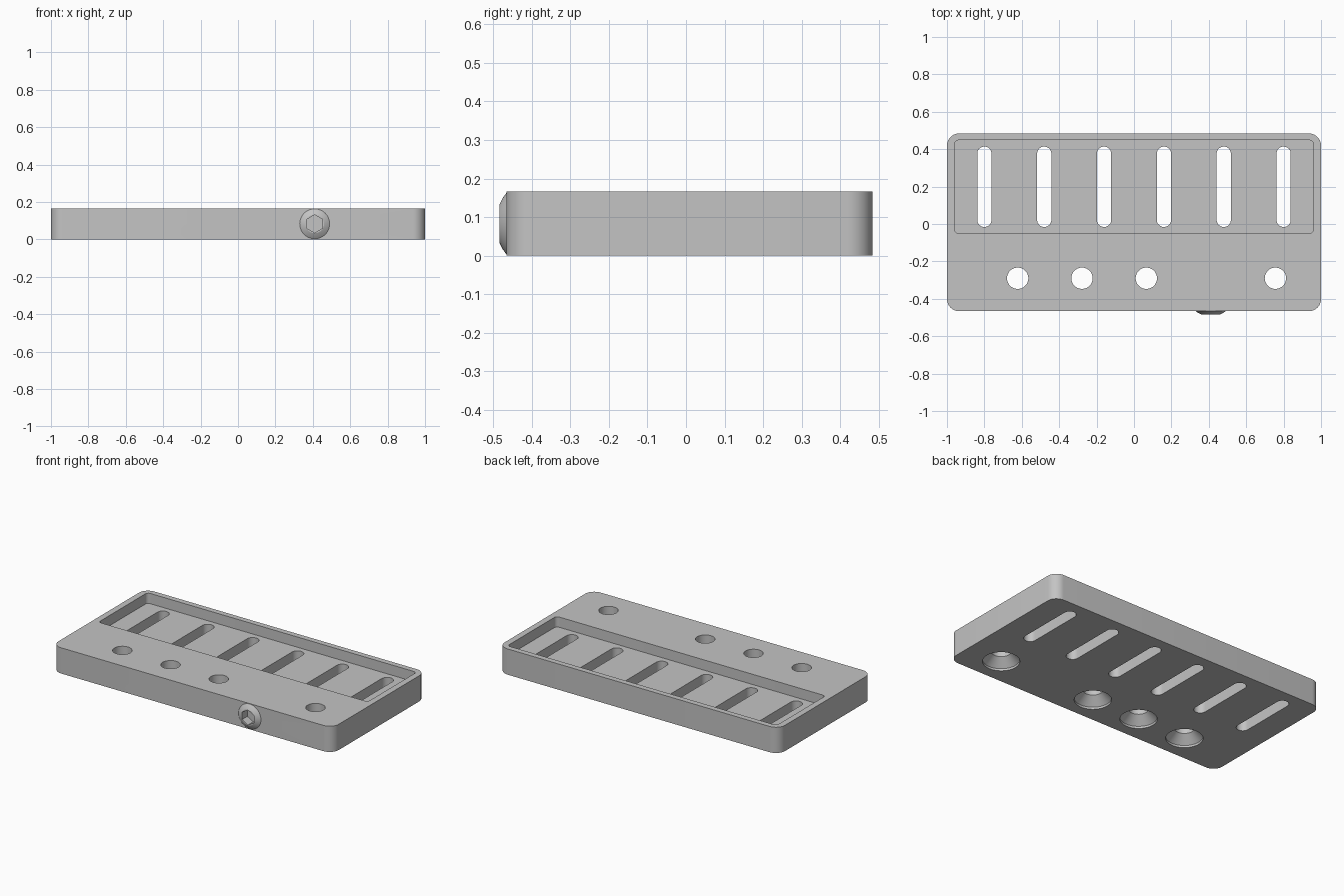
import bpy, bmesh, math
from mathutils import Matrix

if "Cube" in bpy.data.objects:
    bpy.data.objects.remove(bpy.data.objects["Cube"])

grey = bpy.data.materials.new("light_grey")
grey.diffuse_color = (0.55, 0.55, 0.55, 1)
grey.use_nodes = True
grey.node_tree.nodes["Principled BSDF"].inputs["Base Color"].default_value = grey.diffuse_color


def make(name, rings):
    """Closed solid lofted through rings of equal point count (bottom to top)."""
    bm = bmesh.new()
    vs = [[bm.verts.new(p) for p in ring] for ring in rings]
    n = len(vs[0])
    for a, b in zip(vs, vs[1:]):
        for i in range(n):
            j = (i + 1) % n
            bm.faces.new((a[i], a[j], b[j], b[i]))
    bm.faces.new(vs[0][::-1])
    bm.faces.new(vs[-1])
    bmesh.ops.recalc_face_normals(bm, faces=bm.faces[:])
    me = bpy.data.meshes.new(name)
    bm.to_mesh(me)
    bm.free()
    me.materials.append(grey)
    ob = bpy.data.objects.new(name, me)
    bpy.context.collection.objects.link(ob)
    return ob


def rounded_box(name, x0, x1, y0, y1, z0, z1, r, seg=10):
    pts = []
    corners = [(x1 - r, y1 - r), (x0 + r, y1 - r), (x0 + r, y0 + r), (x1 - r, y0 + r)]
    for k, (cx, cy) in enumerate(corners):
        for i in range(seg + 1):
            a = math.pi / 2 * (k + i / seg)
            pts.append((cx + r * math.cos(a), cy + r * math.sin(a)))
    return make(name, [[(x, y, z) for x, y in pts] for z in (z0, z1)])


def lathe(name, x, y, profile, seg=48, turn=0.0):
    return make(name, [[(x + r * math.cos(turn + 2 * math.pi * i / seg),
                         y + r * math.sin(turn + 2 * math.pi * i / seg), z)
                        for i in range(seg)] for r, z in profile])


def cut(target, cutter):
    mod = target.modifiers.new("cut", 'BOOLEAN')
    mod.operation, mod.solver, mod.object = 'DIFFERENCE', 'EXACT', cutter
    bpy.context.view_layer.update()
    dg = bpy.context.evaluated_depsgraph_get()
    me = bpy.data.meshes.new_from_object(target.evaluated_get(dg))
    target.modifiers.clear()
    target.data = me
    bpy.data.objects.remove(cutter)


def smooth(ob):
    bpy.ops.object.select_all(action='DESELECT')
    ob.select_set(True)
    bpy.context.view_layer.objects.active = ob
    bpy.ops.object.shade_smooth_by_angle(angle=math.radians(25))


# Plate with rounded corners
H = 0.166
plate = rounded_box("base_plate", -1, 1, -0.466, 0.484, 0, H, 0.065)

# Shallow tray in the rear half
cut(plate, rounded_box("tray_cutter", -0.96, 0.96, -0.05, 0.448, 0.1, H + 0.1, 0.022))

# Six slots through the tray floor
for i in range(6):
    x = -0.8 + 0.32 * i
    cut(plate, rounded_box("slot_cutter", x - 0.038, x + 0.038, -0.016, 0.414,
                           -0.1, H + 0.1, 0.0379))

# Four screw holes, countersunk from below
for x in (-0.622, -0.278, 0.066, 0.756):
    cut(plate, lathe("hole_cutter", x, -0.29,
                     [(0.108, -0.05), (0.108, 0.014), (0.057, 0.065), (0.057, H + 0.1)]))
smooth(plate)

# Button-head screw with hex socket on the front edge (lathed along z, then turned to -y)
screw = lathe("screw_head", 0, 0, [(0.08, -0.07), (0.08, 0.0), (0.067, 0.0095), (0.05, 0.018)])
cut(screw, lathe("socket_cutter", 0, 0, [(0.048, -0.035), (0.048, 0.05)], 6, math.pi / 6))
screw.data.transform(Matrix.Translation((0.41, -0.466, 0.083)) @
                     Matrix.Rotation(math.pi / 2, 4, 'X'))
# open the plate behind the head so the socket shows its depth
cut(plate, lathe("unused_seat", 0.41, -2, [(0.01, 0), (0.01, 0.1)]))
seat = lathe("seat_cutter", 0, 0, [(0.0795, -0.069), (0.0795, 0.1)])
seat.data.transform(Matrix.Translation((0.41, -0.466, 0.083)) @
                    Matrix.Rotation(math.pi / 2, 4, 'X'))
cut(plate, seat)
smooth(plate)
smooth(screw)
